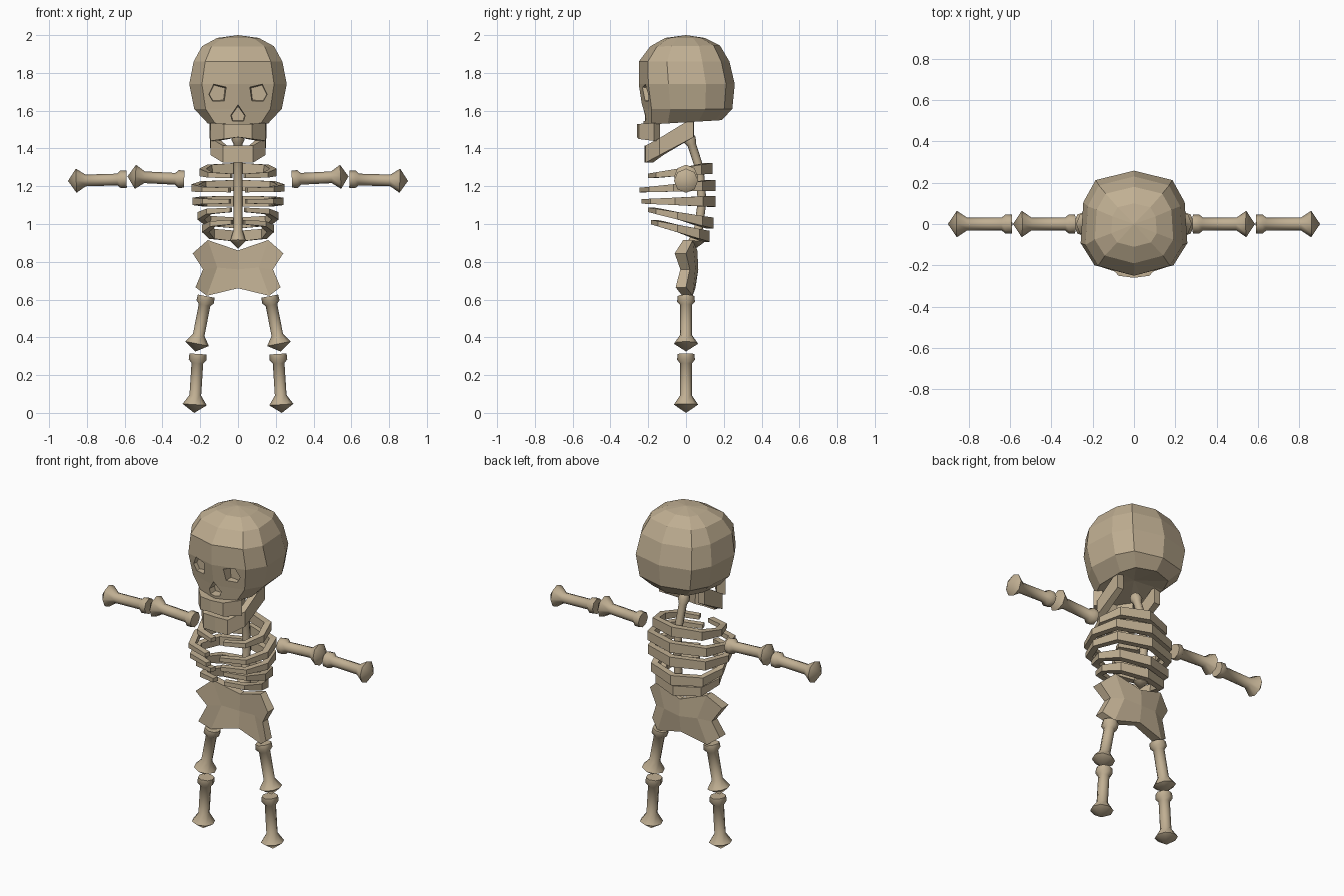
import bpy, bmesh, math
from mathutils import Vector

if "Cube" in bpy.data.objects:
    bpy.data.objects.remove(bpy.data.objects["Cube"])

# One aged bone colour
bone = bpy.data.materials.new("aged_bone")
bone.use_nodes = True
COLOUR = (0.53, 0.43, 0.29, 1)
bone.diffuse_color = COLOUR
bone.node_tree.nodes["Principled BSDF"].inputs["Base Color"].default_value = COLOUR


def finish(name, bm, smooth=None):
    """Turn a bmesh into an object, flat or smoothed below an angle."""
    mesh = bpy.data.meshes.new(name)
    bm.to_mesh(mesh)
    bm.free()
    mesh.materials.append(bone)
    if smooth:
        mesh.shade_smooth()
        mesh.set_sharp_from_angle(angle=math.radians(smooth))
    obj = bpy.data.objects.new(name, mesh)
    bpy.context.collection.objects.link(obj)
    return obj


def bridge(bm, rings, closed=True):
    for a, b in zip(rings, rings[1:]):
        n = len(a)
        for i in range(n if closed else n - 1):
            j = (i + 1) % n
            bm.faces.new((a[i], a[j], b[j], b[i]))


def fan(bm, ring, tip):
    v = bm.verts.new(tip)
    for i in range(len(ring)):
        bm.faces.new((ring[i - 1], ring[i], v))


def tube(name, stations, sides=8, tip=None):
    """Round bone through (point, radius) stations, optionally pointed."""
    bm = bmesh.new()
    pts = [Vector(p) for p, r in stations]
    rings = []
    for i, (p, r) in enumerate(stations):
        d = (pts[min(i + 1, len(pts) - 1)] - pts[max(i - 1, 0)]).normalized()
        u = d.cross(Vector((0, 1, 0))).normalized()
        w = d.cross(u)
        angles = [math.tau * k / sides for k in range(sides)]
        rings.append([bm.verts.new(pts[i] + r * (u * math.cos(a) + w * math.sin(a)))
                      for a in angles])
    bridge(bm, rings)
    bm.faces.new(rings[0])
    if tip is None:
        bm.faces.new(rings[-1])
    else:
        fan(bm, rings[-1], tip)
    bmesh.ops.recalc_face_normals(bm, faces=bm.faces)
    return finish(name, bm, 50)


def strap(name, half, thickness):
    """Bent plate from (x, y, bottom, top) points, mirrored, thickened inwards."""
    path = [(-x, y, b, t) for x, y, b, t in reversed(half) if x > 0] + half
    if half[0][1] > half[-1][1]:
        path.reverse()
    bm = bmesh.new()
    low = [bm.verts.new((x, y, b)) for x, y, b, t in path]
    high = [bm.verts.new((x, y, t)) for x, y, b, t in path]
    bridge(bm, [low, high], closed=False)
    obj = finish(name, bm)
    mod = obj.modifiers.new("thickness", 'SOLIDIFY')
    mod.thickness, mod.offset, mod.use_even_offset = thickness, -1, True
    return obj


# Skull: stacked outlines (front z, back z, half width, front y, back y)
outline = [(0, -1), (0.74, -0.8), (1, -0.38), (0.95, 0.4), (0.72, 0.82), (0, 1)]
outline += [(-x, y) for x, y in reversed(outline[1:-1])]
levels = [
    (1.985, 1.985, 0.11, -0.11, 0.1),
    (1.94, 1.945, 0.19, -0.19, 0.18),
    (1.86, 1.86, 0.235, -0.25, 0.23),
    (1.74, 1.74, 0.258, -0.25, 0.258),
    (1.61, 1.61, 0.232, -0.23, 0.245),
    (1.525, 1.55, 0.16, -0.225, 0.19),
]
bm = bmesh.new()
rings = []
for zf, zb, w, yf, yb in levels:
    mid, depth = (yf + yb) / 2, (yb - yf) / 2
    rings.append([bm.verts.new((w * x, mid + depth * y, zf + (zb - zf) * (y + 1) / 2))
                  for x, y in outline])
bridge(bm, rings)
fan(bm, rings[0], (0, 0, 2))
fan(bm, rings[-1], (0, 0, 1.575))
bmesh.ops.recalc_face_normals(bm, faces=bm.faces)
skull = finish("skull", bm)

# Eye sockets and nose hole, cut as tapered recesses
eye = [(0.165, 1.685), (0.132, 1.75), (0.055, 1.73), (0.065, 1.645), (0.14, 1.64)]
nose = [(0, 1.64), (0.046, 1.575), (0.036, 1.54), (-0.036, 1.54), (-0.046, 1.575)]
for shape in (eye, [(-x, z) for x, z in eye], nose):
    cx = sum(x for x, z in shape) / 5
    cz = sum(z for x, z in shape) / 5
    bm = bmesh.new()
    front = [bm.verts.new((x, -0.3, z)) for x, z in shape]
    back = [bm.verts.new((cx + (x - cx) * 0.75, -0.175, cz + (z - cz) * 0.75))
            for x, z in shape]
    bridge(bm, [front, back])
    bm.faces.new(front)
    bm.faces.new(back)
    bmesh.ops.recalc_face_normals(bm, faces=bm.faces)
    cutter = finish("socket_cutter", bm)
    cutter.hide_render = True
    mod = skull.modifiers.new("socket", 'BOOLEAN')
    mod.operation, mod.solver, mod.object = 'DIFFERENCE', 'EXACT', cutter
    bpy.context.view_layer.objects.active = skull
    bpy.ops.object.modifier_apply(modifier=mod.name)
    bpy.data.objects.remove(cutter)

# Upper and lower jaws
strap("upper_jaw", [(0, -0.26, 1.46, 1.53), (0.075, -0.25, 1.45, 1.53),
                    (0.145, -0.17, 1.44, 1.535)], 0.05)
strap("lower_jaw", [(0, -0.22, 1.325, 1.415), (0.08, -0.215, 1.325, 1.415),
                    (0.145, -0.14, 1.365, 1.455), (0.15, 0.04, 1.46, 1.565)], 0.04)

# Ribs: half width, front y, front z, back y, back z
ribs = [
    (0.205, -0.2, 1.255, 0.14, 1.295),
    (0.245, -0.245, 1.18, 0.155, 1.205),
    (0.24, -0.235, 1.12, 0.155, 1.12),
    (0.215, -0.2, 1.075, 0.145, 1.005),
    (0.19, -0.185, 1.01, 0.125, 0.935),
]
for n, (w, yf, zf, yb, zb) in enumerate(ribs, 1):
    half = []
    for fx, t in ((0, 0), (0.8, 0.17), (1, 0.55), (0.78, 0.88), (0.2, 1)):
        z, h = zb + (zf - zb) * t, 0.029 - 0.017 * t
        half.append((w * fx, yb + (yf - yb) * t, z - h, z + h))
    strap(f"rib_{n}", half, 0.035)

# Curved spine with a knob at each end
tube("spine", [((0, 0.01, 1.47), 0.03), ((0, 0.02, 1.445), 0.034),
               ((0, 0.03, 1.42), 0.023), ((0, 0.07, 1.3), 0.023),
               ((0, 0.085, 1.12), 0.023), ((0, 0.065, 0.97), 0.023),
               ((0, 0.055, 0.91), 0.042)], tip=(0, 0.05, 0.87))

# Pelvis: bent sheet, given as half rows of front y and back y
rows = [
    [(0, 0.02, 0.06, 0.86), (0.16, -0.015, 0.035, 0.915), (0.24, -0.06, 0, 0.845)],
    [(0, 0.015, 0.065, 0.76), (0.11, 0, 0.05, 0.77), (0.185, -0.03, 0.02, 0.76)],
    [(0, 0.005, 0.05, 0.66), (0.165, -0.02, 0.035, 0.62), (0.225, -0.055, 0, 0.665)],
]
bm = bmesh.new()
sheets = []
for side in (1, 2):
    grid = []
    for row in rows:
        full = [(-p[0], *p[1:]) for p in row[:0:-1]] + row
        grid.append([bm.verts.new((p[0], p[side], p[3])) for p in full])
    bridge(bm, grid, closed=False)
    sheets.append(grid[0] + [grid[1][-1]] + grid[2][::-1] + [grid[1][0]])
bridge(bm, sheets)
bmesh.ops.recalc_face_normals(bm, faces=bm.faces)
finish("pelvis", bm)

# Limb bones: flat cap, slim shaft, flared knob with a pointed end
limbs = {
    "upper_arm": ((0.285, 0, 1.237), (0.585, 0, 1.252)),
    "forearm": ((0.59, 0, 1.237), (0.9, 0, 1.228)),
    "thigh": ((0.168, 0, 0.618), (0.225, 0, 0.325)),
    "shin": ((0.212, 0, 0.312), (0.232, 0, 0)),
}
profile = [(0, 0.045), (0.1, 0.047), (0.16, 0.031), (0.7, 0.031), (0.86, 0.064)]
for name, (start, end) in limbs.items():
    for label, sign in (("left", 1), ("right", -1)):
        a = Vector((start[0] * sign, *start[1:]))
        b = Vector((end[0] * sign, *end[1:]))
        tube(f"{label}_{name}", [(a.lerp(b, t), r) for t, r in profile], tip=b)
